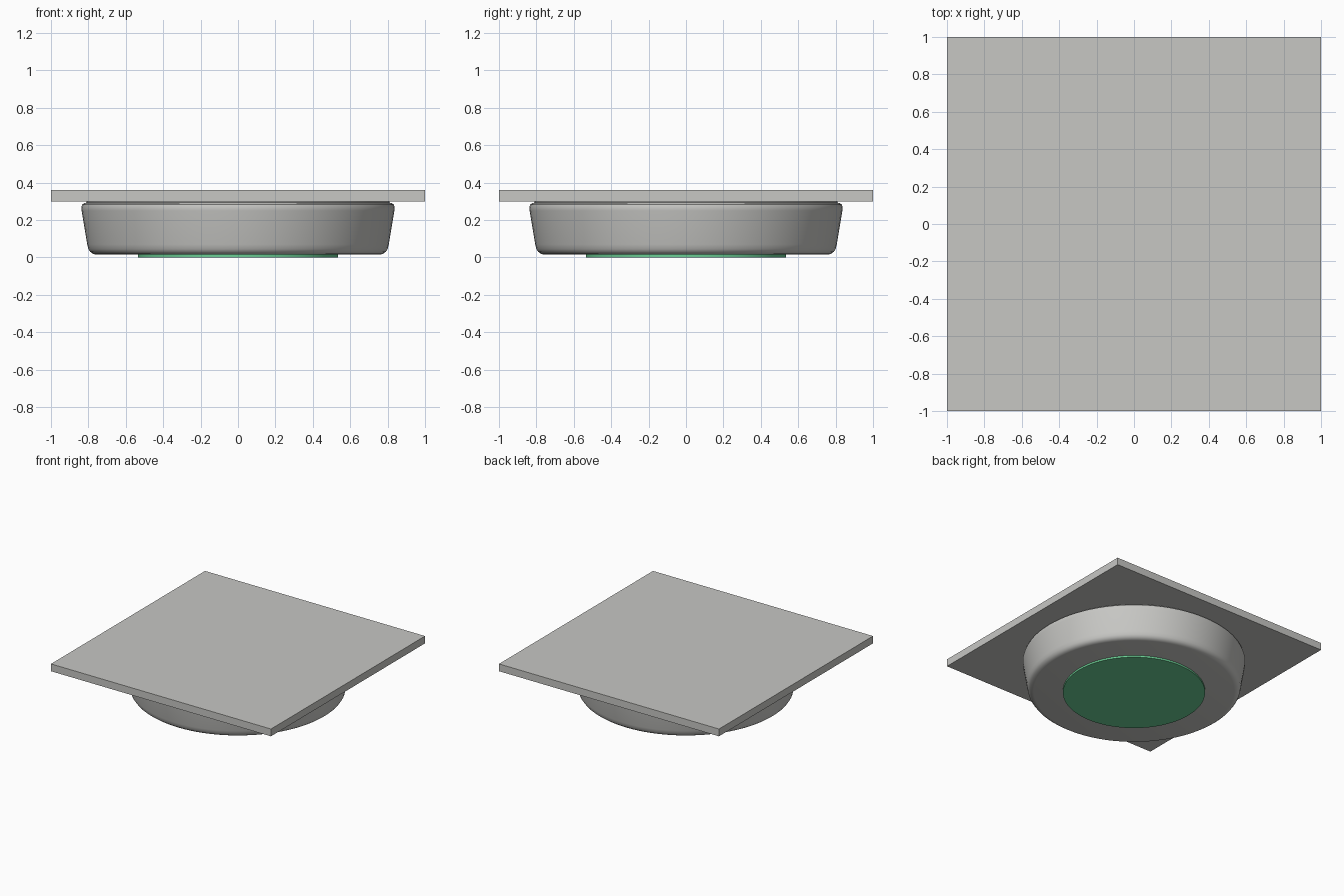
import bpy, bmesh, math

if "Cube" in bpy.data.objects:
    bpy.data.objects.remove(bpy.data.objects["Cube"])


def material(name, rgb):
    m = bpy.data.materials.new(name)
    m.diffuse_color = (*rgb, 1)
    m.use_nodes = True
    m.node_tree.nodes["Principled BSDF"].inputs["Base Color"].default_value = m.diffuse_color
    return m


grey = material("light_grey", (0.57, 0.57, 0.55))
green = material("green", (0.15, 0.62, 0.30))


def lathe(name, profile, mat, sides=96):
    """Revolve an (r, z) profile about z and cap both ends."""
    bm = bmesh.new()
    rings = []
    for r, z in profile:
        rings.append([bm.verts.new((r * math.cos(2 * math.pi * i / sides),
                                    r * math.sin(2 * math.pi * i / sides), z))
                      for i in range(sides)])
    for a, b in zip(rings, rings[1:]):
        for i in range(sides):
            j = (i + 1) % sides
            bm.faces.new((a[i], a[j], b[j], b[i]))
    bm.faces.new(rings[0][::-1])
    bm.faces.new(rings[-1])
    me = bpy.data.meshes.new(name)
    bm.to_mesh(me)
    bm.free()
    ob = bpy.data.objects.new(name, me)
    bpy.context.collection.objects.link(ob)
    me.materials.append(mat)
    bpy.context.view_layer.objects.active = ob
    ob.select_set(True)
    bpy.ops.object.shade_smooth_by_angle(angle=math.radians(30))
    ob.select_set(False)
    return ob


# Square ceiling slab
bpy.ops.mesh.primitive_cube_add(size=1, location=(0, 0, 0.33))
slab = bpy.context.object
slab.name = "slab"
slab.scale = (2, 2, 0.06)
slab.data.materials.append(grey)
slab.select_set(False)

# Round tapered housing with rounded rims and a short neck
lathe("housing", [(0.755, 0.015), (0.775, 0.019), (0.79, 0.03), (0.80, 0.045),
                  (0.806, 0.07), (0.836, 0.25), (0.838, 0.268), (0.833, 0.283),
                  (0.822, 0.291), (0.81, 0.293), (0.81, 0.301)], grey)

# Thin green disc underneath
lathe("green_disc", [(0.535, 0.0), (0.535, 0.016)], green)
